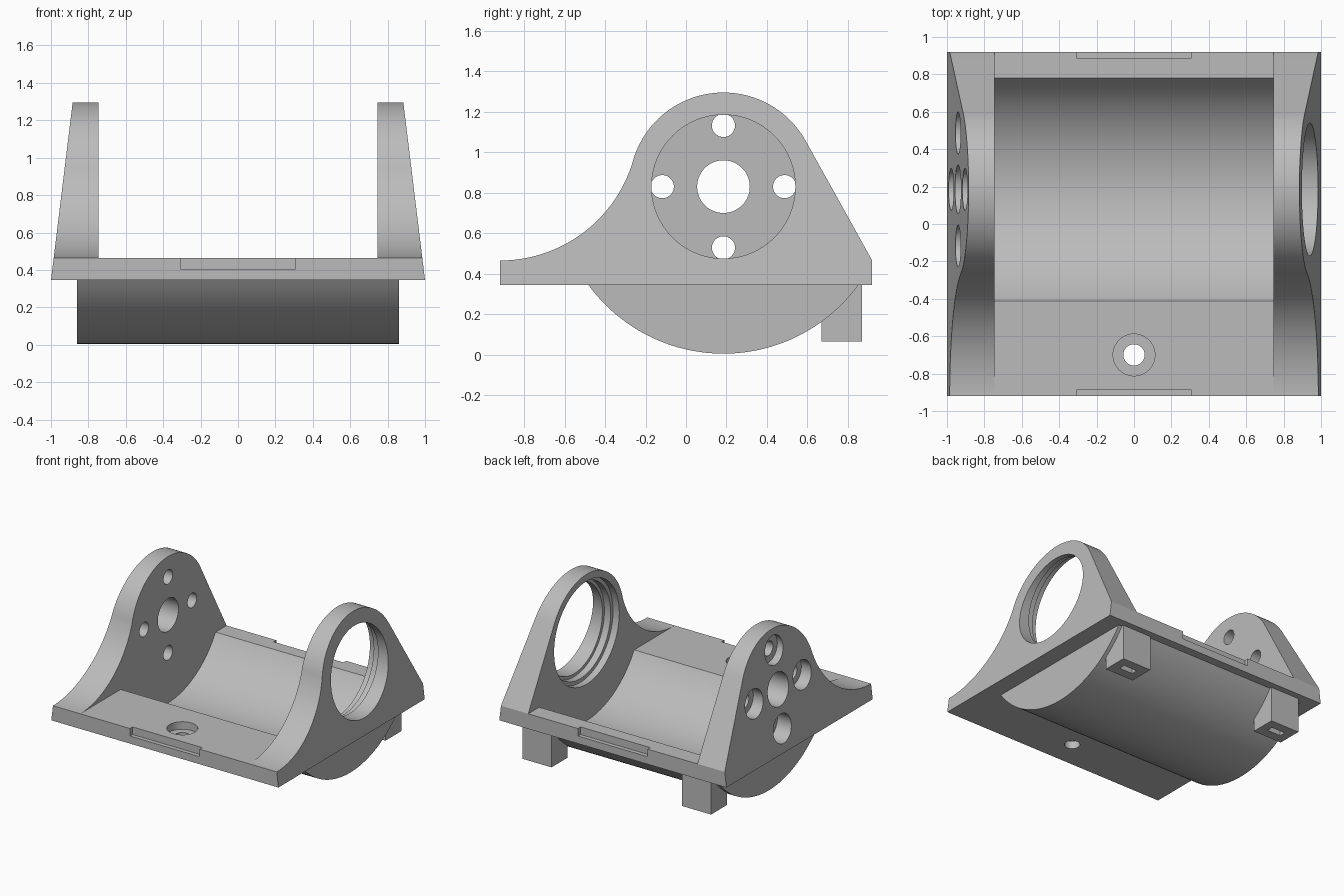
import bpy
import bmesh
from math import sin, cos, pi, radians

old = bpy.data.objects.get("Cube")
if old:
    bpy.data.objects.remove(old, do_unlink=True)

grey = bpy.data.materials.new("plain grey")
grey.use_nodes = True
grey.diffuse_color = (0.5, 0.5, 0.5, 1)
grey.node_tree.nodes["Principled BSDF"].inputs["Base Color"].default_value = (0.5, 0.5, 0.5, 1)

AXIS = (0.185, 0.83)          # y, z of the bore axis
BOTTOM, TOP = 0.345, 0.465    # plate heights
HALF_Y, INNER = 0.92, 0.745   # plate half depth, inner wall face


def arc(centre, r, start, end, n=48):
    """Points in the y-z plane, angles in degrees."""
    angles = [radians(start + (end - start) * i / n) for i in range(n + 1)]
    return [(centre[0] + r * cos(a), centre[1] + r * sin(a)) for a in angles]


def prism(name, profile, x0, x1):
    """Extrude a y-z profile along x."""
    bm = bmesh.new()
    face = bm.faces.new([bm.verts.new((x0, y, z)) for y, z in profile])
    ext = bmesh.ops.extrude_face_region(bm, geom=[face])
    moved = [v for v in ext["geom"] if isinstance(v, bmesh.types.BMVert)]
    bmesh.ops.translate(bm, verts=moved, vec=(x1 - x0, 0, 0))
    bmesh.ops.recalc_face_normals(bm, faces=bm.faces)
    mesh = bpy.data.meshes.new(name)
    bm.to_mesh(mesh)
    bm.free()
    mesh.materials.append(grey)
    obj = bpy.data.objects.new(name, mesh)
    bpy.context.collection.objects.link(obj)
    return obj


def box(name, x0, x1, y0, y1, z0, z1):
    return prism(name, [(y0, z0), (y1, z0), (y1, z1), (y0, z1)], x0, x1)


def disc(centre, r, x0, x1):
    return prism("cutter", arc(centre, r, 0, 360, 96)[:-1], x0, x1)


def post(x, y, r, z0, z1):
    bpy.ops.mesh.primitive_cylinder_add(vertices=64, radius=r, depth=z1 - z0,
                                        location=(x, y, (z0 + z1) / 2))
    return bpy.context.object


def cut(obj, *cutters):
    """Subtract the cutters one by one, then discard them."""
    for c in cutters:
        c.hide_render = True
        bpy.context.view_layer.objects.active = obj
        mod = obj.modifiers.new("cut", "BOOLEAN")
        mod.operation, mod.solver, mod.object = "DIFFERENCE", "EXACT", c
        bpy.ops.object.modifier_apply(modifier=mod.name)
        bpy.data.objects.remove(c, do_unlink=True)
    return obj


def trough():
    return disc(AXIS, 0.70, -INNER, INNER)


# Tapered end walls, including the plate edge beneath them
def wall(name, side):
    sweep_r = 0.686
    profile = [(-HALF_Y, BOTTOM), (HALF_Y, BOTTOM), (HALF_Y, TOP)]
    profile += arc(AXIS, 0.465, 29.1, 163.8)
    profile += arc((-HALF_Y, TOP + sweep_r), sweep_r, -16.2, -90)[1:]
    obj = prism(name, profile, side * INNER, side)
    for v in obj.data.vertices:
        if abs(v.co.x) > 0.9:
            v.co.x = side * (1 - (v.co.z - BOTTOM) * 0.122)
    return obj


left = wall("left_wall", 1)
cut(left, disc(AXIS, 0.355, 0.6, 1.2), disc(AXIS, 0.38, 0.6, 0.855), disc(AXIS, 0.41, 0.6, 0.80))

right = wall("right_wall", -1)
cut(right, disc(AXIS, 0.13, -1.2, -0.6))
for k in range(4):
    spot = (AXIS[0] + 0.302 * cos(k * pi / 2), AXIS[1] + 0.302 * sin(k * pi / 2))
    cut(right, disc(spot, 0.057, -1.2, -0.6), disc(spot, 0.112, -1.2, -0.855))

# Plate between the walls, with the trough, edge notches and screw hole
plate = box("base_plate", -INNER, INNER, -HALF_Y, HALF_Y, BOTTOM, TOP)
cut(plate, trough(), post(0, -0.70, 0.057, 0.2, 0.6), post(0, -0.70, 0.112, 0.405, 0.6))
for s in (-1, 1):
    y0, y1 = sorted((s * 0.887, s * 1.0))
    cut(plate, box("cutter", -0.307, 0.307, y0, y1, 0.405, 0.6))

# Rounded cradle below the plate
cradle = prism("cradle", arc(AXIS, 0.825, 216, 324, 72), -0.86, 0.86)
cut(cradle, trough())

# Rear feet with a small slot underneath
feet = []
for name, s in (("left_foot", 1), ("right_foot", -1)):
    x0, x1 = sorted((s * 0.575, s * 0.83))
    foot = box(name, x0, x1, 0.67, 0.87, 0.065, BOTTOM)
    mid = s * 0.7025
    cut(foot, trough(), box("cutter", mid - 0.06, mid + 0.06, 0.745, 0.795, 0, 0.16))
    feet.append(foot)

# Smooth round surfaces, crisp edges
bpy.ops.object.select_all(action="DESELECT")
for obj in [left, right, plate, cradle] + feet:
    obj.select_set(True)
    bpy.context.view_layer.objects.active = obj
bpy.ops.object.shade_smooth_by_angle(angle=radians(25))
